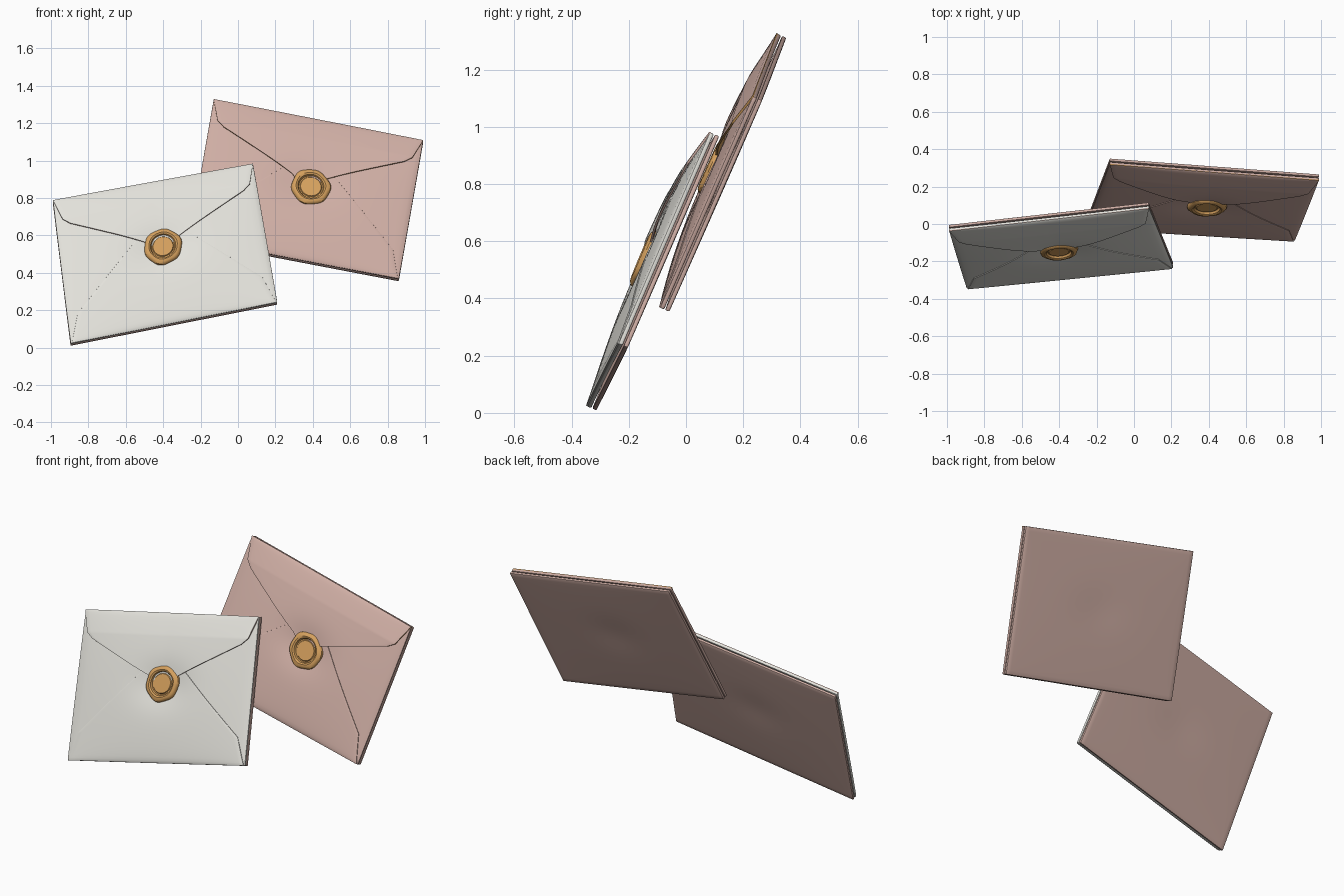
import bpy
import math
from mathutils import Vector

cube = bpy.data.objects.get("Cube")
if cube:
    bpy.data.objects.remove(cube, do_unlink=True)


def material(name, rgb):
    mat = bpy.data.materials.new(name)
    mat.use_nodes = True
    mat.diffuse_color = (*rgb, 1)
    bsdf = mat.node_tree.nodes["Principled BSDF"]
    bsdf.inputs["Base Color"].default_value = (*rgb, 1)
    bsdf.inputs["Roughness"].default_value = 0.7
    return mat


WHITE = material("warm white paper", (0.77, 0.76, 0.71))
PINK = material("dusty pink paper", (0.62, 0.42, 0.37))
GOLD = material("gold wax", (0.66, 0.35, 0.11))


def placer(tl, tr, br, bl):
    """Map (s across, t up, n outward) on a leaning quad to space."""
    tl, tr, br, bl = map(Vector, (tl, tr, br, bl))
    normal = (br + tr - bl - tl).cross(tl + tr - bl - br).normalized()

    def place(s, t, n):
        low, high = bl.lerp(br, s), tl.lerp(tr, s)
        return low.lerp(high, t) + normal * n
    return place


def interpolate(points, t):
    for (t0, a), (t1, b) in zip(points, points[1:]):
        if t <= t1:
            return a + (b - a) * (t - t0) / (t1 - t0)
    return points[-1][1]


def puff(s, t):
    """Pillow swelling of the paper, pressed in under the seal."""
    dome = max(0, math.sin(math.pi * s) * math.sin(math.pi * t)) ** 0.55
    dent = math.exp(-((s - 0.5) ** 2 + (t - 0.52) ** 2) / 0.02)
    return 0.03 * dome - 0.025 * dent


def finish(name, verts, faces, mats):
    mesh = bpy.data.meshes.new(name)
    mesh.from_pydata(verts, [], faces)
    for mat in mats:
        mesh.materials.append(mat)
    obj = bpy.data.objects.new(name, mesh)
    bpy.context.collection.objects.link(obj)
    return obj


def smooth(obj):
    bpy.ops.object.select_all(action='DESELECT')
    obj.select_set(True)
    bpy.context.view_layer.objects.active = obj
    bpy.ops.object.convert(target='MESH')
    bpy.ops.object.shade_smooth_by_angle(angle=math.radians(35))


def sheet(name, place, edge, height, thick, mats, cols=40, rows=32):
    """Symmetric paper sheet; edge lists (t, left limit) from bottom to top."""
    ts = {edge[0][0] + (edge[-1][0] - edge[0][0]) * j / rows
          for j in range(rows + 1)}
    ts = sorted(ts | {t for t, _ in edge})
    verts = []
    for t in ts:
        left = interpolate(edge, t)
        for i in range(cols + 1):
            s = left + (1 - 2 * left) * i / cols
            verts.append(place(s, t, height(s, t)))
    w = cols + 1
    faces = [(j * w + i, j * w + i + 1, (j + 1) * w + i + 1, (j + 1) * w + i)
             for j in range(len(ts) - 1) for i in range(cols)]
    obj = finish(name, verts, faces, mats)
    solid = obj.modifiers.new("paper", 'SOLIDIFY')
    solid.thickness = thick
    solid.offset = 0
    if len(mats) > 1:
        solid.material_offset = solid.material_offset_rim = 1
    bevel = obj.modifiers.new("soft edge", 'BEVEL')
    bevel.width = thick * 0.3
    bevel.segments = 2
    bevel.limit_method = 'ANGLE'
    bevel.angle_limit = math.radians(50)
    smooth(obj)


def seal(name, place, cs, ct):
    """Wax disc with an uneven rim and a sunken stamped centre."""
    profile = [(0.045, 0.017), (0.054, 0.017), (0.058, 0.011), (0.064, 0.011),
               (0.069, 0.023), (0.078, 0.028), (0.090, 0.026),
               (0.100, 0.018), (0.103, 0.008), (0.099, -0.012)]
    seg = 64
    verts = []
    for r, h in profile:
        for k in range(seg):
            a = 2 * math.pi * k / seg
            wobble = 0.025 * math.sin(6 * a) + 0.015 * math.sin(3 * a + 1)
            rr = r * (1 + wobble * max(0, (r - 0.06) / 0.04))
            verts.append(place(cs + rr * math.cos(a) / 1.12,
                               ct + rr * math.sin(a) / 0.83, 0.03 + h))
    faces = [(j * seg + k, (j + 1) * seg + k,
              (j + 1) * seg + (k + 1) % seg, j * seg + (k + 1) % seg)
             for j in range(len(profile) - 1) for k in range(seg)]
    faces.append(tuple(range(seg)))
    faces.append(tuple(reversed(range((len(profile) - 1) * seg,
                                      len(profile) * seg))))
    smooth(finish(name, verts, faces, [GOLD]))


FULL = [(0, 0), (1, 0)]
POCKET = [(0.0, 0.005), (0.06, 0.02), (0.19, 0.05), (0.64, 0.40)]
FLAP = [(0.50, 0.49), (0.58, 0.42), (0.81, 0.07), (0.85, 0.035), (1.0, 0.0)]


def flap_height(s, t):
    rise = min(1, (1 - t) / 0.15)
    curl = 0.012 * s * abs(s - 0.5) * 2
    return 0.010 + puff(s, t) + 0.006 + (0.012 + curl) * rise


def envelope(prefix, corners, paper, lining, seal_at):
    place = placer(*corners)
    # Back panel and side folds
    sheet(prefix + "_back_panel", place, FULL,
          lambda s, t: -0.010 - 0.2 * max(0, puff(s, t)), 0.016, [PINK])
    sheet(prefix + "_side_folds", place, FULL,
          lambda s, t: 0.010 + puff(s, t), 0.016, [paper])
    # Bottom fold, then the lined closing flap
    sheet(prefix + "_bottom_fold", place, POCKET,
          lambda s, t: 0.019 + puff(s, t), 0.006, [paper])
    sheet(prefix + "_top_flap", place, FLAP, flap_height, 0.008,
          [paper, lining])
    seal(prefix + "_wax_seal", place, *seal_at)


envelope("white_envelope",
         [(-0.99, -0.02, 0.78), (0.08, 0.10, 0.975),
          (0.21, -0.22, 0.235), (-0.895, -0.33, 0.015)],
         WHITE, PINK, (0.5, 0.53))
envelope("pink_envelope",
         [(-0.13, 0.335, 1.32), (0.99, 0.25, 1.10),
          (0.86, -0.075, 0.36), (-0.26, -0.005, 0.575)],
         PINK, GOLD, (0.52, 0.51))
